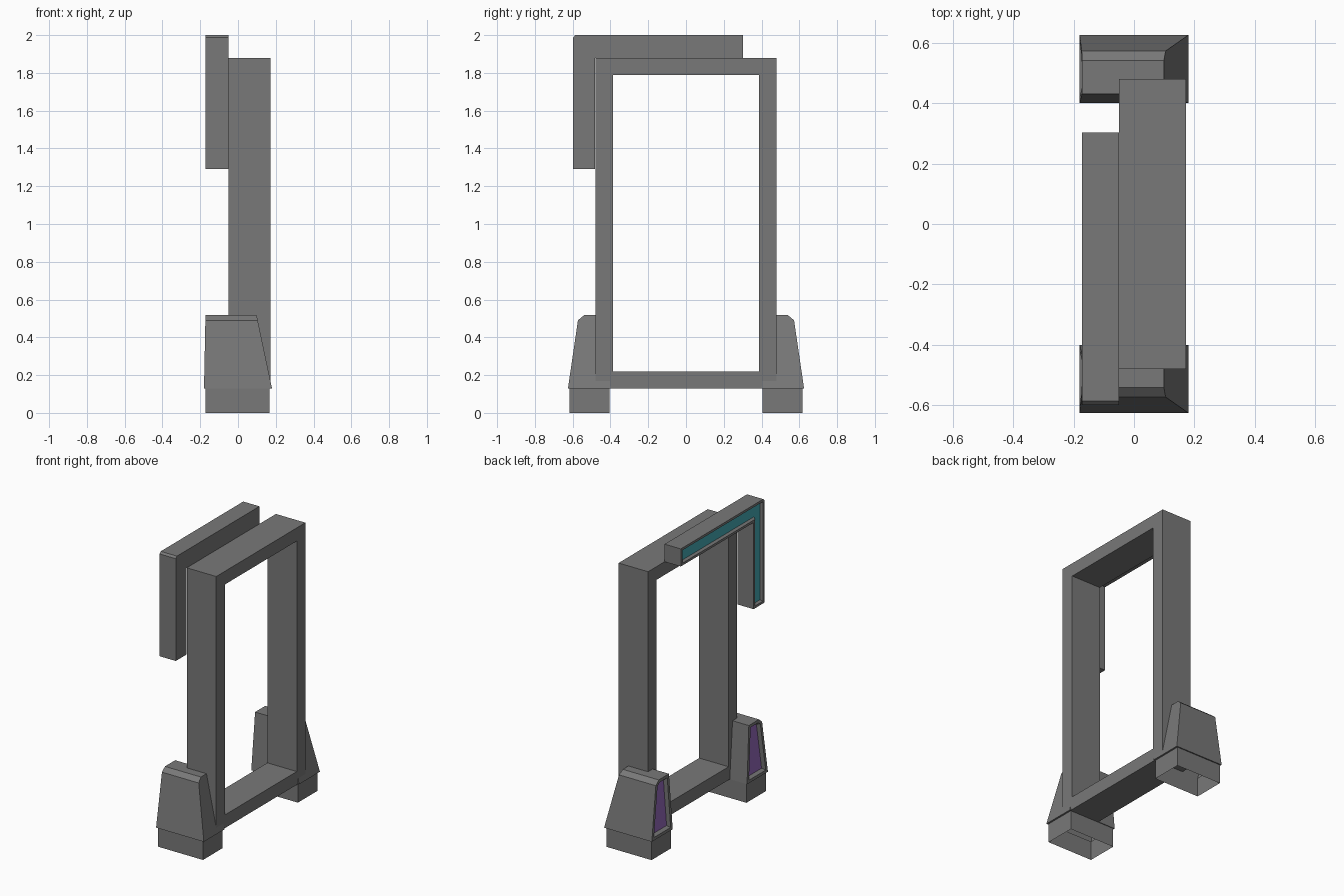
import bpy, bmesh

if "Cube" in bpy.data.objects:
    bpy.data.objects.remove(bpy.data.objects["Cube"])


def material(name, rgb):
    m = bpy.data.materials.new(name)
    m.diffuse_color = (*rgb, 1)
    m.use_nodes = True
    m.node_tree.nodes["Principled BSDF"].inputs["Base Color"].default_value = m.diffuse_color
    return m


GREY = material("dark_grey", (0.19, 0.19, 0.19))
TEAL = material("teal_panel", (0.06, 0.40, 0.46))
PURPLE = material("purple_panel", (0.30, 0.14, 0.50))


def bridge(bm, a, b):
    """Join two vertex loops of equal length with quads."""
    n = len(a)
    for i in range(n):
        bm.faces.new((a[i], a[(i + 1) % n], b[(i + 1) % n], b[i]))


def loop(bm, pts):
    return [bm.verts.new(p) for p in pts]


def finish(bm, name, panel=None, colour=None, rim=0, slope=0, depth=0):
    """Fix normals, sink a coloured panel into one face, make the object."""
    bmesh.ops.recalc_face_normals(bm, faces=bm.faces[:])
    if panel:
        bmesh.ops.inset_individual(bm, faces=[panel], thickness=rim, use_even_offset=True)
        bmesh.ops.inset_individual(bm, faces=[panel], thickness=slope, depth=-depth,
                                   use_even_offset=True)
        panel.material_index = 1
    me = bpy.data.meshes.new(name)
    me.materials.append(GREY)
    if colour:
        me.materials.append(colour)
    bm.to_mesh(me)
    bm.free()
    ob = bpy.data.objects.new(name, me)
    bpy.context.collection.objects.link(ob)
    return ob


def rect(x, hy, z0, z1):
    return [(x, -hy, z0), (x, hy, z0), (x, hy, z1), (x, -hy, z1)]


# Door frame: rectangular ring
bm = bmesh.new()
x0, x1 = -0.05, 0.172
rings = [loop(bm, rect(x0, 0.48, 0.13, 1.88)), loop(bm, rect(x1, 0.48, 0.13, 1.88)),
         loop(bm, rect(x1, 0.387, 0.22, 1.79)), loop(bm, rect(x0, 0.387, 0.22, 1.79))]
for i in range(4):
    bridge(bm, rings[i], rings[(i + 1) % 4])
finish(bm, "door_frame")

# L-shaped corner bracket with sunken light strip on its rear face
bm = bmesh.new()
outline = [(-0.598, 1.29), (-0.482, 1.29), (-0.482, 1.88), (0.302, 1.88),
           (0.302, 2.0), (-0.586, 2.0), (-0.598, 1.987)]
back = loop(bm, [(-0.172, y, z) for y, z in outline])
front = loop(bm, [(-0.05, y, z) for y, z in outline])
bridge(bm, back, front)
strip = bm.faces.new(back)
bm.faces.new(front)
finish(bm, "corner_bracket", strip, TEAL, 0.016, 0.010, 0.015)

# Feet: tapered housing over an open-bottomed socket, with a sunken panel
profile = [(0.40, 0.13), (0.625, 0.13), (0.572, 0.49), (0.54, 0.517), (0.43, 0.517)]
for side, name in ((-1, "foot_front"), (1, "foot_back")):
    bm = bmesh.new()
    left = loop(bm, [(-0.18 + 0.02 * (z - 0.13), side * y, z) for y, z in profile])
    right = loop(bm, [(0.18 - 0.21 * (z - 0.13), side * y, z) for y, z in profile])
    for i in range(1, 5):
        j = (i + 1) % 5
        bm.faces.new((left[i], left[j], right[j], right[i]))
    panel = bm.faces.new(left)
    bm.faces.new(right)
    corners = [(-0.172, 0.405), (-0.172, 0.617), (0.168, 0.617), (0.168, 0.405)]
    top = loop(bm, [(x, side * y, 0.13) for x, y in corners])
    base = loop(bm, [(x, side * y, 0) for x, y in corners])
    bridge(bm, [left[0], left[1], right[1], right[0]], top)
    bridge(bm, top, base)
    finish(bm, name, panel, PURPLE, 0.02, 0.014, 0.02)
